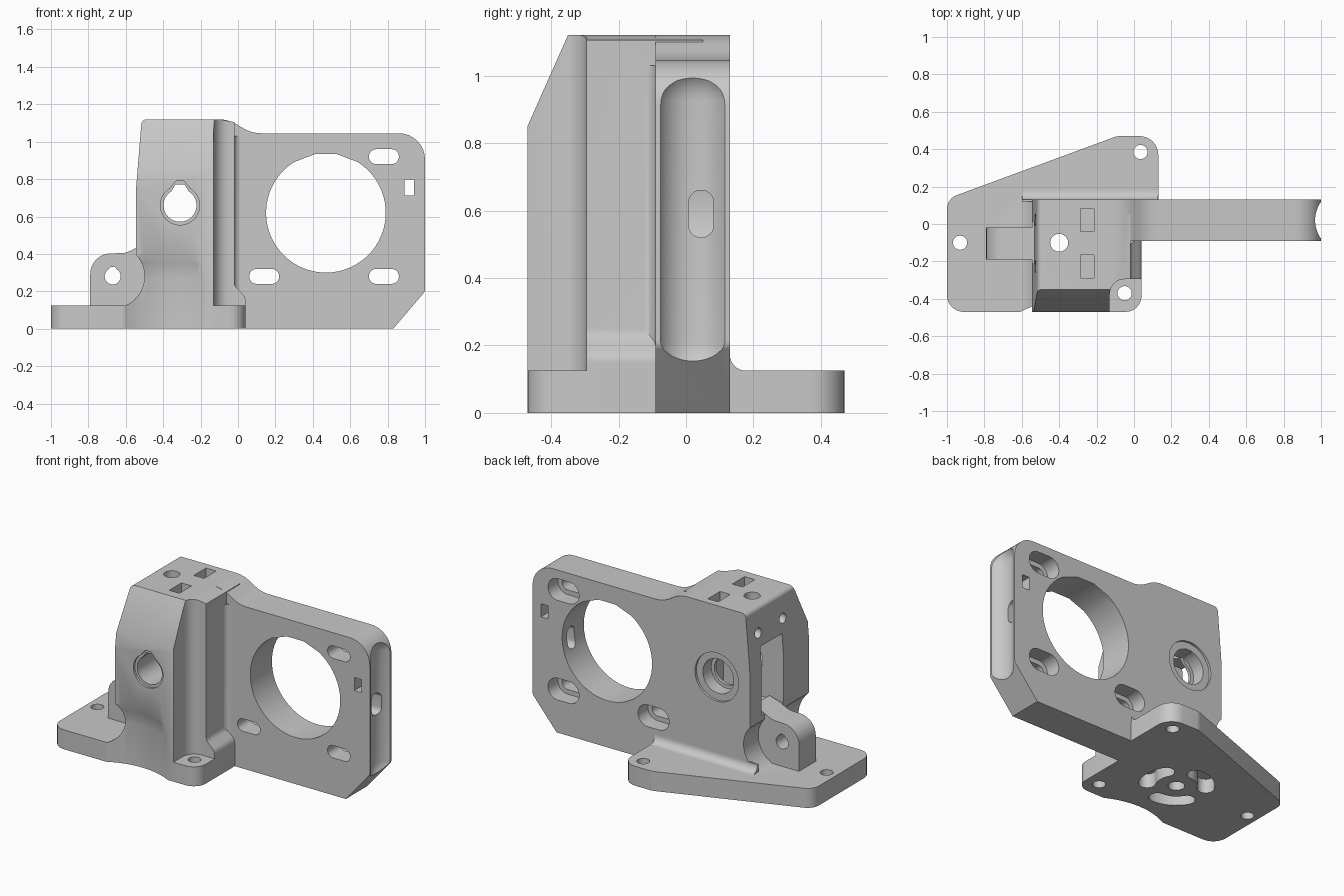
import bpy, bmesh
from math import sin, cos, tan, pi, radians
from mathutils import Vector, Matrix

cube = bpy.data.objects.get("Cube")
if cube:
    bpy.data.objects.remove(cube, do_unlink=True)

grey = bpy.data.materials.new("plain grey")
grey.use_nodes = True
colour = (0.58, 0.58, 0.58, 1)
grey.diffuse_color = colour
grey.node_tree.nodes["Principled BSDF"].inputs["Base Color"].default_value = colour


def rounded(points, steps=8):
    """Closed outline; each point is (u, v) or (u, v, corner radius)."""
    out = []
    for i, p in enumerate(points):
        here = Vector(p[:2])
        if len(p) < 3:
            out.append(here)
            continue
        a = (Vector(points[i - 1][:2]) - here).normalized()
        b = (Vector(points[(i + 1) % len(points)][:2]) - here).normalized()
        half = a.angle(b) / 2
        centre = here + (a + b).normalized() * p[2] / sin(half)
        start = here + a * p[2] / tan(half) - centre
        end = here + b * p[2] / tan(half) - centre
        sweep = start.angle_signed(end)
        for k in range(steps + 1):
            out.append(centre + Matrix.Rotation(-sweep * k / steps, 2) @ start)
    return out


def box2d(u, v, hu, hv, r=0):
    corners = [(-1, -1), (1, -1), (1, 1), (-1, 1)]
    pts = [(u + a * hu, v + b * hv) for a, b in corners]
    return rounded([p + (r,) for p in pts]) if r else pts


def circle(u, v, r, n=40):
    return [(u + r * cos(2 * pi * k / n), v + r * sin(2 * pi * k / n)) for k in range(n)]


def teardrop(u, v, r, flat, top):
    """Round hole with a peaked, flat-topped roof."""
    angles = [radians(122 + 296 * k / 48) for k in range(49)]
    pts = [(u + r * cos(a), v + r * sin(a)) for a in angles]
    return pts + [(u + flat, v + top), (u - flat, v + top)]


def finish(name, bm):
    bmesh.ops.recalc_face_normals(bm, faces=bm.faces)
    mesh = bpy.data.meshes.new(name)
    bm.to_mesh(mesh)
    bm.free()
    mesh.materials.append(grey)
    obj = bpy.data.objects.new(name, mesh)
    bpy.context.collection.objects.link(obj)
    return obj


def prism(name, axis, points, lo, hi):
    """Extrude an outline along x, y or z."""
    place = {"x": lambda u, v, w: (w, u, v),
             "y": lambda u, v, w: (u, w, v),
             "z": lambda u, v, w: (u, v, w)}[axis]
    bm = bmesh.new()
    face = bm.faces.new([bm.verts.new(place(p[0], p[1], lo)) for p in points])
    ext = bmesh.ops.extrude_face_region(bm, geom=[face])["geom"]
    moved = [g for g in ext if isinstance(g, bmesh.types.BMVert)]
    bmesh.ops.translate(bm, verts=moved, vec=place(0, 0, hi - lo))
    # the extrusion keeps the first cap only if it is rebuilt
    if not any(all(v not in moved for v in f.verts) for f in bm.faces):
        bmesh.ops.holes_fill(bm, edges=[e for e in bm.edges if e.is_boundary], sides=0)
    return finish(name, bm)


def lathe(name, loc, profile, n=48):
    """Solid of revolution about z from (radius, height) pairs."""
    bm = bmesh.new()
    rings = [[bm.verts.new((loc[0] + x, loc[1] + y, z)) for x, y in circle(0, 0, r, n)]
             for r, z in profile]
    for a, b in zip(rings, rings[1:]):
        for k in range(n):
            bm.faces.new((a[k], a[(k + 1) % n], b[(k + 1) % n], b[k]))
    bm.faces.new(rings[0])
    bm.faces.new(rings[-1])
    return finish(name, bm)


def combine(target, tool, operation):
    mod = target.modifiers.new("combine", "BOOLEAN")
    mod.object, mod.operation, mod.solver = tool, operation, "EXACT"
    bpy.context.view_layer.objects.active = target
    bpy.ops.object.modifier_apply(modifier=mod.name)
    bpy.data.objects.remove(tool, do_unlink=True)


def cut(axis, points, lo, hi):
    combine(bracket, prism("cutter", axis, points, lo, hi), "DIFFERENCE")


def add(tool):
    combine(bracket, tool, "UNION")


# motor plate, with the back wall of the tower
wall = [(-0.515, 1.12, 0.03), (-0.545, 0.75), (-0.545, 0.2), (-0.62, 0.2)]
bracket = prism("motor_bracket", "y", rounded(
    [(-0.62, 0), (0.83, 0), (1, 0.2, 0.04), (1, 1.045, 0.14), (0.07, 1.045, 0.2),
     (-0.05, 1.12, 0.2)] + wall), -0.09, 0.13)

# tower, flared at the foot
add(prism("tower", "y", rounded(
    [(-0.62, 0), (0.04, 0), (0.04, 0.17, 0.05), (-0.02, 0.23, 0.05), (-0.02, 1.105),
     (-0.1, 1.12)] + wall), -0.47, 0.05))
add(prism("inner_fillet", "z", rounded(
    [(-0.05, -0.05), (-0.05, -0.13), (-0.02, -0.13), (-0.02, -0.09, 0.035),
     (0.02, -0.09), (0.02, -0.05)]), 0.02, 1.03))

# sloped tower front and screw clearance at its corner
cut("x", [(-0.6, 0.83), (-0.475, 0.83), (-0.47, 0.85), (-0.35, 1.12), (-0.3, 1.23), (-0.6, 1.23)], -0.8, 0.2)
cut("z", rounded([(-0.13, -0.6), (0.2, -0.6), (0.2, -0.295), (-0.13, -0.295, 0.08)]), -0.1, 1.3)

# clearance either side of the hinge tab, and the idler cavity
for lo, hi in ((-0.6, -0.19), (-0.02, 0.3)):
    cut("y", circle(-0.67, 0.28, 0.17, 64), lo, hi)
cut("y", box2d(-0.41, 0.65, 0.29, 0.22), -0.21, 0.01)

# base plate
add(prism("base_plate", "z", rounded(
    [(-1, -0.47, 0.09), (0.04, -0.47, 0.085), (0.04, 0.1), (0.13, 0.1),
     (0.13, 0.47, 0.1), (-0.09, 0.47, 0.1), (-1, 0.135, 0.08)]), 0, 0.125))
add(prism("back_fillet", "x", rounded(
    [(0.12, 0.1), (0.18, 0.1), (0.18, 0.125), (0.13, 0.125, 0.048), (0.13, 0.175), (0.12, 0.175)]),
    -0.6, 0.129))

# hinge tab
add(prism("hinge_tab", "y", rounded(
    [(-0.79, 0.02), (-0.46, 0.02), (-0.46, 0.46), (-0.53, 0.44), (-0.6, 0.405, 0.1), (-0.79, 0.4, 0.11)]),
    -0.19, -0.02))
cut("y", teardrop(-0.67, 0.28, 0.043, 0.012, 0.05), -0.3, 0.1)

# shallow scoop at the foot of the tower front
combine(bracket, lathe("scoop", (-0.39, -0.88),
                       [(0.465, -0.1), (0.465, 0.27), (0.45, 0.35), (0.405, 0.46)], 96), "DIFFERENCE")

# motor opening and its slots, widened at the back
cut("y", teardrop(0.47, 0.62, 0.32, 0.06, 0.313), -0.3, 0.3)
for x, z in ((0.14, 0.28), (0.78, 0.28), (0.78, 0.92)):
    cut("y", box2d(x, z, 0.08, 0.04, 0.039), -0.3, 0.3)
    cut("y", box2d(x, z, 0.11, 0.07, 0.069), 0.03, 0.3)

# rounded groove on the plate end, its cross slot and nut slot
r = 0.11
arc = [radians(90 * k / 8) for k in range(8)]
combine(bracket, lathe("groove", (1.0545, 0.02),
                       [(r * sin(a + 0.01), 0.21 - r * cos(a + 0.01)) for a in arc]
                       + [(r, 0.21), (r, 0.925)]
                       + [(r * cos(a), 0.925 + r * sin(a)) for a in arc[1:]]), "DIFFERENCE")
cut("x", box2d(0.045, 0.59, 0.037, 0.07, 0.036), 0.6, 1.1)
cut("y", box2d(0.915, 0.755, 0.025, 0.042), -0.3, 0.3)

# shaft bore: front hole, chamfer step, back bearing seat and shallow ring
cut("y", teardrop(-0.31, 0.66, 0.088, 0.025, 0.11), -0.6, 0.3)
cut("y", teardrop(-0.31, 0.66, 0.105, 0.02, 0.13), -0.6, -0.455)
cut("y", circle(-0.31, 0.66, 0.11), 0.03, 0.3)
cut("y", circle(-0.31, 0.66, 0.155), 0.115, 0.3)

# tower top: vertical rod hole, nut slots and side bolt holes
cut("z", circle(-0.4, -0.1, 0.048, 24), -0.1, 1.3)
for y in (0.022, -0.228):
    cut("z", box2d(-0.25, y, 0.036, 0.062), 0.92, 1.3)
    cut("x", circle(y, 0.96, 0.032, 20), -0.7, -0.12)

# base screw holes
for x, y in ((0.035, 0.385), (-0.05, -0.37), (-0.93, -0.1)):
    cut("z", circle(x, y, 0.038, 24), -0.1, 0.3)

# three curved pockets under the base
for turn in (0, 120, 240):
    bean = []
    for side, radius in ((1, 0.22), (-1, 0.12)):
        for k in range(9):
            a = radians(turn + side * (-30 + 60 * k / 8))
            bean.append((-0.4 + radius * cos(a), -0.1 + radius * sin(a)))
        a = radians(turn + side * 30)
        for k in range(1, 7):
            t = pi * k / 7
            rad, off = 0.17 + side * 0.05 * cos(t), side * 0.05 * sin(t)
            bean.append((-0.4 + rad * cos(a) - off * sin(a), -0.1 + rad * sin(a) + off * cos(a)))
    cut("z", bean, -0.1, 0.09)

# smooth curves, sharp edges
bpy.ops.object.select_all(action="DESELECT")
bracket.select_set(True)
bpy.context.view_layer.objects.active = bracket
bpy.ops.object.shade_smooth_by_angle(angle=radians(30))
